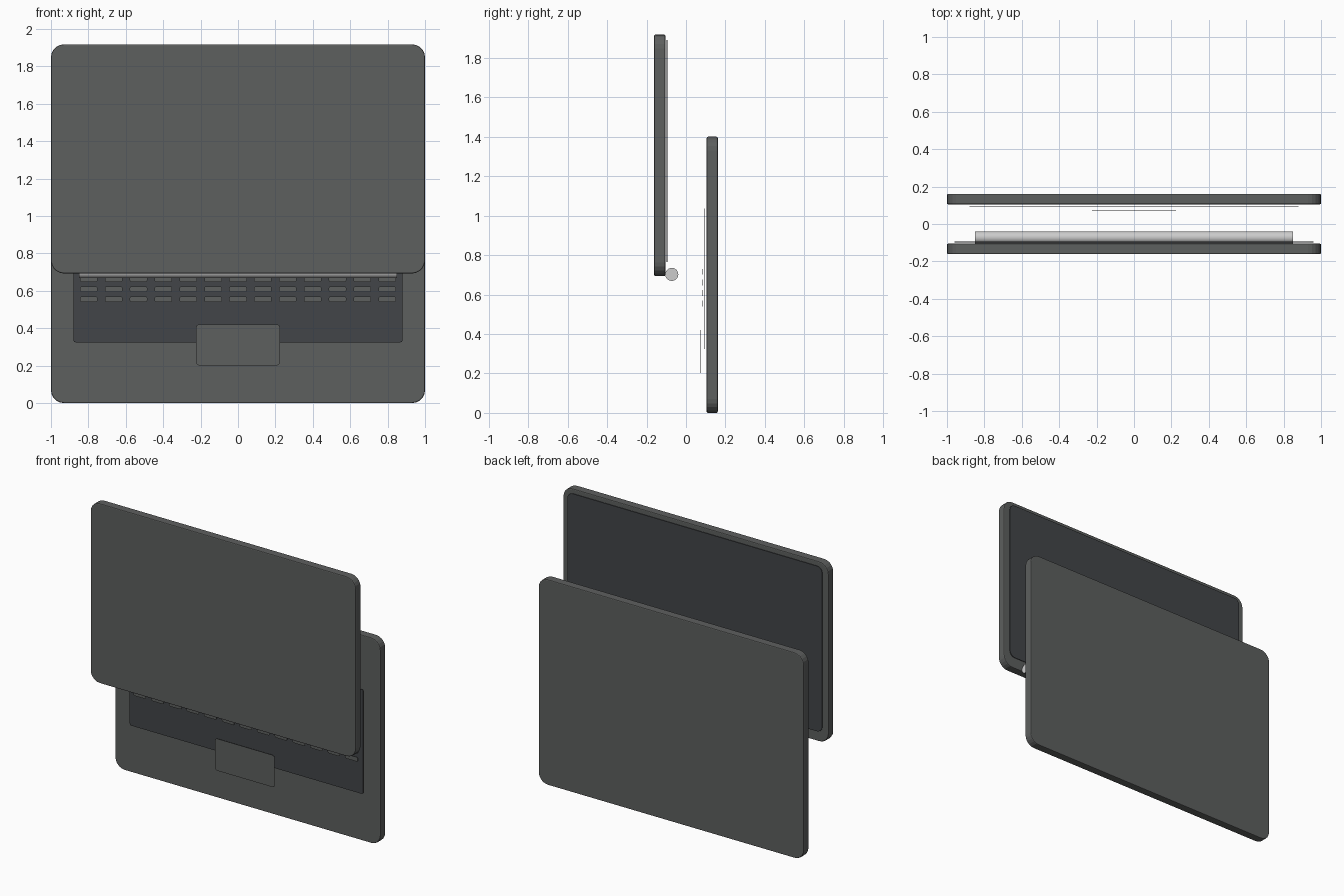
import bpy, bmesh
from math import sin, cos, pi

if "Cube" in bpy.data.objects:
    bpy.data.objects.remove(bpy.data.objects["Cube"])


def material(name, rgb):
    m = bpy.data.materials.new(name)
    m.diffuse_color = (*rgb, 1)
    m.use_nodes = True
    m.node_tree.nodes["Principled BSDF"].inputs["Base Color"].default_value = m.diffuse_color
    return m


BODY = material("dark_grey", (0.11, 0.115, 0.113))
DARK = material("charcoal", (0.055, 0.06, 0.065))


def rounded_panel(name, x, z0, z1, y0, y1, radius, mat, xc=0, segs=5, bevel=0):
    """Upright rounded rectangle of half width x, between y0 and y1."""
    bm = bmesh.new()
    corners = [(x - radius, z1 - radius, 0), (radius - x, z1 - radius, 1),
               (radius - x, z0 + radius, 2), (x - radius, z0 + radius, 3)]
    verts = []
    for cx, cz, q in corners:
        for i in range(segs + 1):
            a = pi / 2 * (q + i / segs)
            verts.append(bm.verts.new((xc + cx + radius * cos(a), y0, cz + radius * sin(a))))
    face = bm.faces.new(verts)
    ext = bmesh.ops.extrude_face_region(bm, geom=[face])
    moved = [g for g in ext["geom"] if isinstance(g, bmesh.types.BMVert)]
    bmesh.ops.translate(bm, verts=moved, vec=(0, y1 - y0, 0))
    bmesh.ops.recalc_face_normals(bm, faces=bm.faces)
    mesh = bpy.data.meshes.new(name)
    bm.to_mesh(mesh)
    bm.free()
    mesh.materials.append(mat)
    ob = bpy.data.objects.new(name, mesh)
    bpy.context.collection.objects.link(ob)
    if bevel:
        mod = ob.modifiers.new("edge_bevel", 'BEVEL')
        mod.width = bevel
        mod.segments = 2
        mod.limit_method = 'ANGLE'
        mod.angle_limit = 1.0
    return ob


# Base slab and lid, standing parallel
rounded_panel("base", 1.0, 0, 1.40, 0.105, 0.161, 0.07, BODY, bevel=0.006)
rounded_panel("lid", 1.0, 0.693, 1.918, -0.161, -0.105, 0.07, BODY, bevel=0.006)

# Screen on the inner side of the lid
rounded_panel("screen", 0.96, 0.764, 1.89, -0.098, -0.094, 0.04, DARK)

# Keyboard bed and trackpad, floating just off the base
rounded_panel("keyboard_bed", 0.88, 0.325, 1.037, 0.091, 0.094, 0.012, DARK)
rounded_panel("trackpad", 0.224, 0.202, 0.42, 0.072, 0.074, 0.015, BODY, segs=3)

# Four rows of thirteen keys
for r in range(4):
    for c in range(13):
        z = 0.555 + 0.0535 * r
        rounded_panel(f"key_{r + 1}_{c + 1}", 0.047, z - 0.015, z + 0.015, 0.082, 0.084,
                      0.01, BODY, xc=(c - 6) * 0.133, segs=3)

# Hinge barrel
bpy.ops.mesh.primitive_cylinder_add(vertices=32, radius=0.033, depth=1.7,
                                    location=(0, -0.072, 0.702), rotation=(0, pi / 2, 0))
hinge = bpy.context.object
hinge.name = "hinge"
bpy.ops.object.shade_smooth_by_angle()
